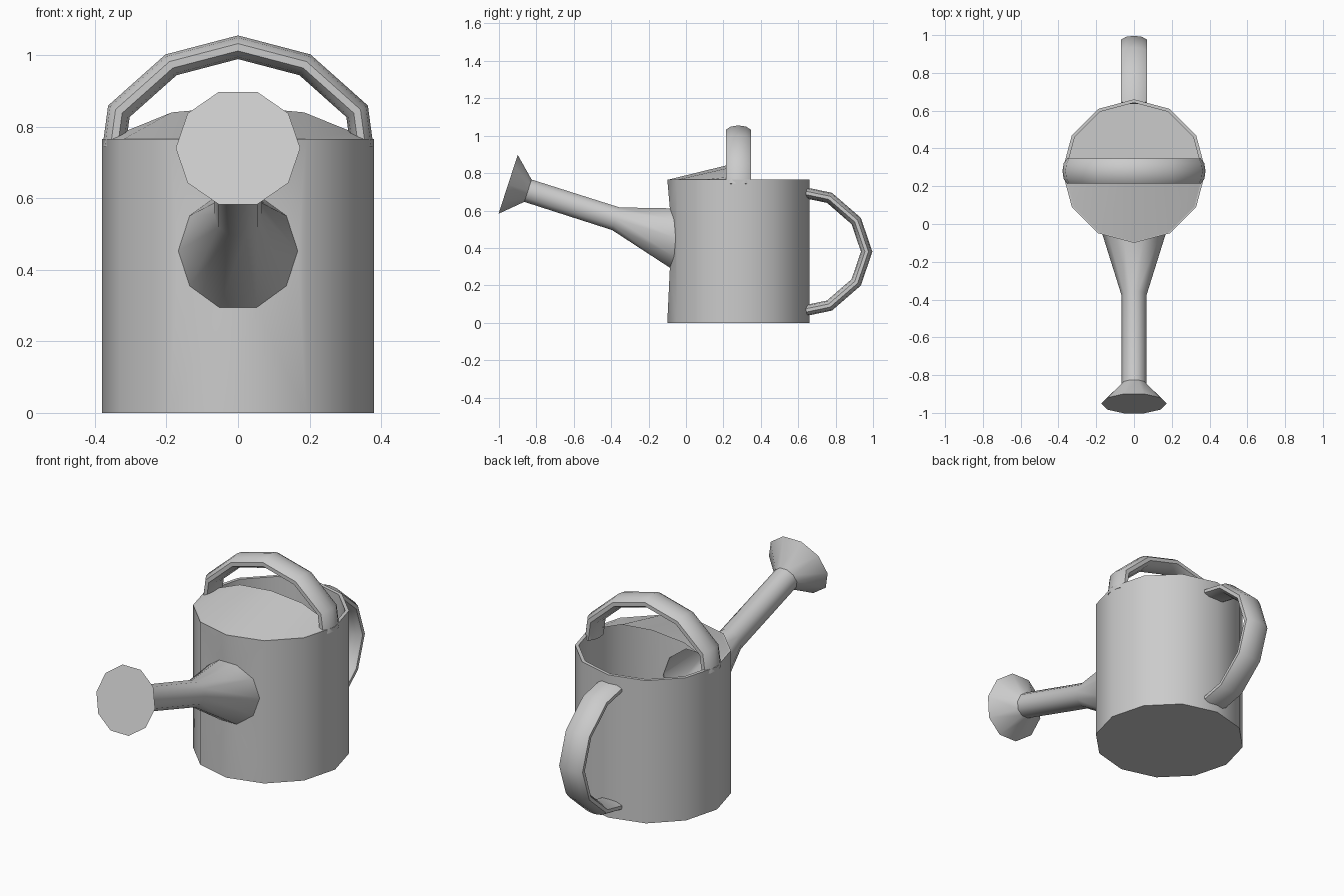
import bpy, bmesh, math
from mathutils import Vector

if "Cube" in bpy.data.objects:
    bpy.data.objects.remove(bpy.data.objects["Cube"])

CY, R, H = 0.28, 0.38, 0.765      # body centre y, radius, height


def finish(bm, name, angle=45, wall=0):
    bmesh.ops.recalc_face_normals(bm, faces=bm.faces)
    me = bpy.data.meshes.new(name)
    bm.to_mesh(me)
    bm.free()
    ob = bpy.data.objects.new(name, me)
    bpy.context.collection.objects.link(ob)
    bpy.ops.object.select_all(action='DESELECT')
    ob.select_set(True)
    bpy.context.view_layer.objects.active = ob
    if wall:
        mod = ob.modifiers.new("wall", 'SOLIDIFY')
        mod.thickness = wall
        mod.offset = -1
        bpy.ops.object.modifier_apply(modifier=mod.name)
    bpy.ops.object.shade_smooth_by_angle(angle=math.radians(angle))
    return ob


def skin(bm, rings):
    n = len(rings[0])
    for a, b in zip(rings, rings[1:]):
        for i in range(n):
            j = (i + 1) % n
            bm.faces.new((a[i], a[j], b[j], b[i]))


def decagon(centre, up, radius):
    up = Vector(up).normalized()
    pts = []
    for k in range(10):
        a = math.radians(72 + 36 * k)
        pts.append(Vector(centre) + Vector((radius * math.cos(a), 0, 0)) + up * radius * math.sin(a))
    return pts


def spout_base():
    pts = decagon((0, 0, 0.453), (0, 0, 1), 0.167)
    for p in pts:
        p.y = CY - R + abs(p.x) * math.tan(math.radians(15))
    return pts


def strap(name, path, side, half_w, half_t, n=10):
    """Sweep an oval section along a planar path with mitred corners."""
    bm = bmesh.new()
    path = [Vector(p) for p in path]
    side = Vector(side)
    rings = []
    for i, p in enumerate(path):
        d0 = (p - path[max(i - 1, 0)]).normalized()
        d1 = (path[min(i + 1, len(path) - 1)] - p).normalized()
        t = (d0 + d1).normalized()
        mitre = 1 / max(t.dot(d1 if d1.length else d0), 0.5)
        nrm = t.cross(side)
        rings.append([bm.verts.new(p + side * half_w * math.cos(a) + nrm * half_t * mitre * math.sin(a))
                      for a in (2 * math.pi * (k + 0.5) / n for k in range(n))])
    skin(bm, rings)
    bm.faces.new(rings[0])
    bm.faces.new(rings[-1])
    return finish(bm, name, 50)


# Body: twelve-sided can with an opening for the spout
bm = bmesh.new()
low, top = [[bm.verts.new((R * math.sin(k * math.pi / 6), CY - R * math.cos(k * math.pi / 6), z))
             for k in range(12)] for z in (0, H)]
bm.faces.new(low)
for k in range(1, 11):
    bm.faces.new((low[k], low[k + 1], top[k + 1], top[k]))
hole = [bm.verts.new(p) for p in spout_base()]
outline = [low[11], low[0], low[1], top[1], top[0], top[11]]
edges = []
for loop in (outline, hole):
    for a, b in zip(loop, loop[1:] + loop[:1]):
        edges.append(bm.edges.get((a, b)) or bm.edges.new((a, b)))
bmesh.ops.triangle_fill(bm, use_beauty=True, edges=edges, normal=(0, -1, 0))
finish(bm, "body", 40, 0.018)

# Spout with sprinkler rose
bm = bmesh.new()
tilt = (0, 0.31, 0.95)
sections = [spout_base(),
            decagon((0, -0.375, 0.556), tilt, 0.067),
            decagon((0, -0.845, 0.706), tilt, 0.066),
            decagon((0, -0.951, 0.740), tilt, 0.174)]
rings = [[bm.verts.new(p) for p in s] for s in sections]
skin(bm, rings)
bm.faces.new(rings[-1])
finish(bm, "spout", 40)

# Raised half cover over the front of the opening
bm = bmesh.new()
rows = []
for k, z in zip(range(-3, 4), (H, 0.785, 0.84, 0.857, 0.84, 0.785, H)):
    a = k * math.pi / 6
    x = 0.37 * math.sin(a)
    arch = bm.verts.new((x, CY, z))
    rim = arch if abs(k) == 3 else bm.verts.new((x, CY - 0.375 * math.cos(a), H))
    rows.append((rim, arch))
for (r0, a0), (r1, a1) in zip(rows, rows[1:]):
    bm.faces.new(list(dict.fromkeys((r0, r1, a1, a0))))
finish(bm, "half_cover", 40)

# Carrying handle over the top
half = [(0.347, 0.74), (0.333, 0.843), (0.187, 0.973)]
arc = [(-x, z) for x, z in half] + [(0, 1.022)] + half[::-1]
strap("top_handle", [(x, CY, z) for x, z in arc], (0, 1, 0), 0.07, 0.032)

# Pouring handle at the back
half = [(0.642, 0.314), (0.767, 0.288), (0.91, 0.164)]
arc = [(y, 0.38 + d) for y, d in half] + [(0.966, 0.38)] + [(y, 0.38 - d) for y, d in half[::-1]]
strap("back_handle", [(0, y, z) for y, z in arc], (1, 0, 0), 0.073, 0.029)
